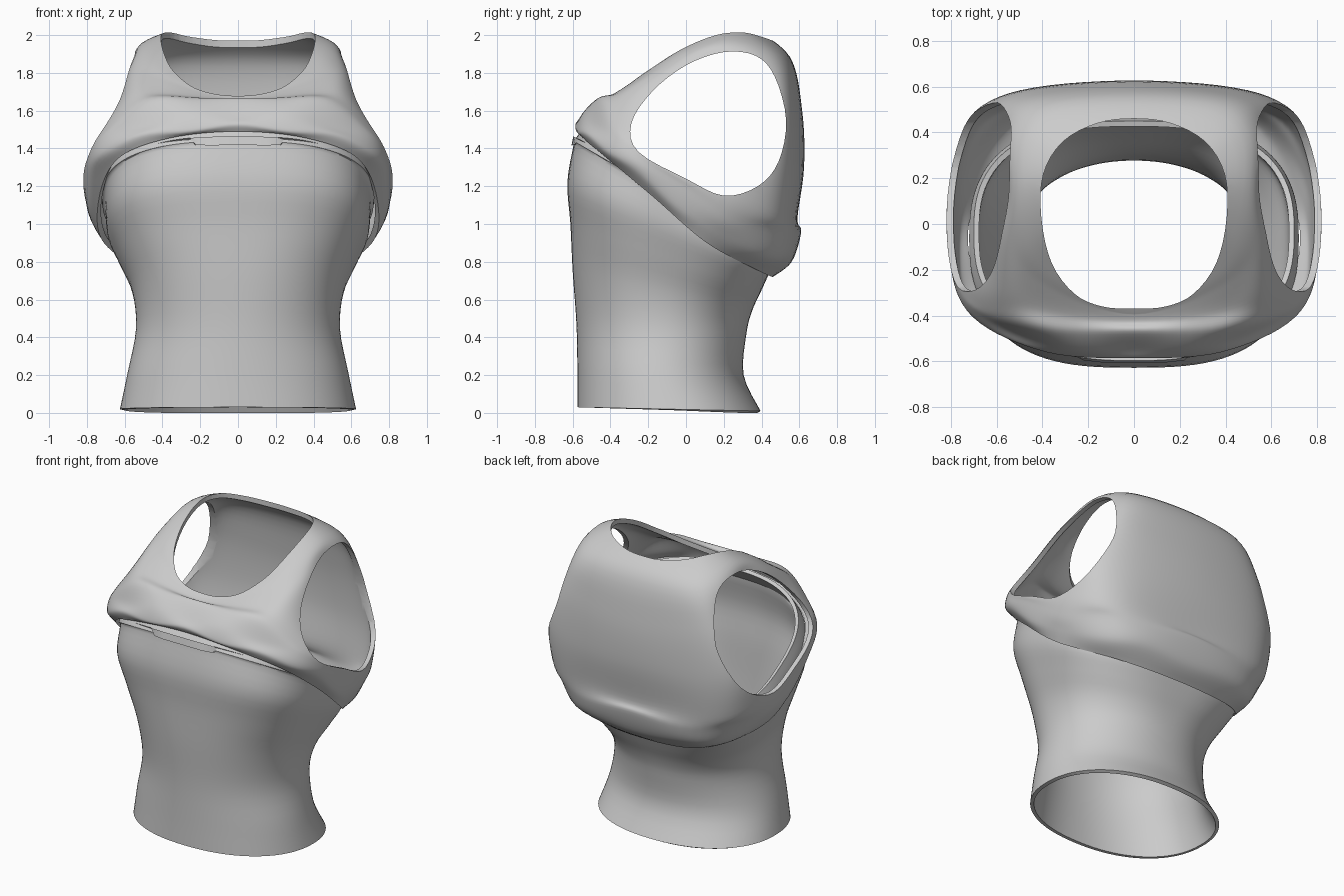
import bpy, bmesh, math
from mathutils import Vector

if "Cube" in bpy.data.objects:
    bpy.data.objects.remove(bpy.data.objects["Cube"])

GREY = (0.6, 0.6, 0.6, 1)
cloth = bpy.data.materials.new("light_grey")
cloth.use_nodes = True
cloth.diffuse_color = GREY
cloth.node_tree.nodes["Principled BSDF"].inputs["Base Color"].default_value = GREY


def spline(points, steps, closed):
    """Smooth curve through the points."""
    n = len(points)
    pick = (lambda i: points[i % n]) if closed else (lambda i: points[max(0, min(n - 1, i))])
    out = []
    for i in range(n if closed else n - 1):
        a, b, c, d = (pick(i + k) for k in (-1, 0, 1, 2))
        for s in range(steps):
            t = s / steps
            out.append(b + (c - a) * t / 2 + (a - b * 2.5 + c * 2 - d / 2) * t * t
                       + ((b - c) * 1.5 + (d - a) / 2) * t ** 3)
    if not closed:
        out.append(points[-1].copy())
    return out


def make_object(name, bm):
    mesh = bpy.data.meshes.new(name)
    bm.to_mesh(mesh)
    bm.free()
    mesh.materials.append(cloth)
    obj = bpy.data.objects.new(name, mesh)
    bpy.context.collection.objects.link(obj)
    return obj


def make_active(obj):
    bpy.ops.object.select_all(action='DESELECT')
    obj.select_set(True)
    bpy.context.view_layer.objects.active = obj


def apply_all(obj):
    make_active(obj)
    for mod in list(obj.modifiers):
        bpy.ops.object.modifier_apply(modifier=mod.name)


def loft(name, rings, thickness, steps):
    """Open tube through closed rings, listed bottom to top, thickened inwards."""
    columns = [spline(list(col), steps, False) for col in zip(*rings)]
    bm = bmesh.new()
    grid = [[bm.verts.new(p) for p in col] for col in columns]
    for a, b in zip(grid, grid[1:] + grid[:1]):
        for j in range(len(a) - 1):
            bm.faces.new((a[j], b[j], b[j + 1], a[j + 1]))
    obj = make_object(name, bm)
    solid = obj.modifiers.new("thickness", 'SOLIDIFY')
    solid.thickness = thickness
    solid.offset = -1
    apply_all(obj)
    return obj


def tilted_ring(half_width, front, back, z_front, z_back, power=2.6, count=96):
    """Rounded oval ring that slopes from front to back."""
    ring = []
    for i in range(count):
        angle = math.tau * i / count
        s, c = math.sin(angle), -math.cos(angle)
        x = math.copysign(abs(s) ** (2 / power), s)
        y = math.copysign(abs(c) ** (2 / power), c)
        f = (y + 1) / 2
        ring.append(Vector((half_width * x, front + (back - front) * f,
                            z_front + (z_back - z_front) * f)))
    return ring


def mirrored_ring(half, steps=8):
    """Closed smooth ring from points running front to back on the left side."""
    pts = [Vector(p) for p in half]
    pts += [Vector((-p.x, *p[1:])) for p in pts[-2:0:-1]]
    return spline(pts, steps, True)


def cut_opening(obj, outline, direction):
    """Cut a prism, swept from the outline along the direction, out of the object."""
    bm = bmesh.new()
    face = bm.faces.new([bm.verts.new(p) for p in outline])
    result = bmesh.ops.extrude_face_region(bm, geom=[face])
    moved = [v for v in result["geom"] if isinstance(v, bmesh.types.BMVert)]
    bmesh.ops.translate(bm, verts=moved, vec=direction)
    bmesh.ops.recalc_face_normals(bm, faces=bm.faces)
    cutter = make_object("opening_cutter", bm)
    cutter.hide_render = True
    cut = obj.modifiers.new("opening", 'BOOLEAN')
    cut.operation = 'DIFFERENCE'
    cut.solver = 'EXACT'
    cut.object = cutter
    apply_all(obj)
    bpy.data.objects.remove(cutter)


# Lower body: fitted tube with a waist, ending in a raised band under the hem
body = loft("body_tube", [tilted_ring(*r) for r in (
    (.625, -.575, .395, .03, .01, 2.2), (.585, -.575, .305, .22, .2, 2.1),
    (.54, -.58, .32, .47, .42, 2.1), (.56, -.60, .35, .75, .54, 2.3),
    (.63, -.612, .40, 1.0, .65), (.69, -.628, .44, 1.22, .74, 2.8),
    (.705, -.595, .46, 1.42, .80), (.72, -.59, .465, 1.445, .84),
    (.70, -.525, .45, 1.53, .92))], .024, 4)

# Cropped top: hem, rolled folds, chest, shoulders and collar
hem = [(0, -.57, 1.49), (.36, -.545, 1.455), (.63, -.42, 1.35), (.735, -.17, 1.14),
       (.71, .11, .90), (.44, .39, .75), (0, .46, .72)]
roll = [(0, -.585, 1.52), (.38, -.56, 1.49), (.70, -.41, 1.39), (.785, -.17, 1.2),
        (.745, .16, .95), (.49, .49, .82), (0, .56, .81)]
fold = [(0, -.55, 1.58), (.38, -.525, 1.56), (.71, -.37, 1.45), (.805, -.15, 1.28),
        (.775, .22, 1.04), (.54, .52, .94), (0, .61, .95)]
ridge = [(0, -.47, 1.655), (.38, -.46, 1.665), (.67, -.35, 1.54), (.80, -.12, 1.35),
         (.78, .31, 1.14), (.55, .545, 1.05), (0, .59, 1.04)]
chest = [(0, -.43, 1.652), (.39, -.38, 1.69), (.59, -.28, 1.68), (.70, -.02, 1.54),
         (.75, .38, 1.38), (.55, .57, 1.32), (0, .625, 1.3)]
shoulder = [(0, -.40, 1.66), (.39, -.28, 1.755), (.545, -.1, 1.83), (.57, .14, 1.84),
            (.61, .42, 1.69), (.48, .565, 1.64), (0, .615, 1.6)]
strap = [(0, -.375, 1.675), (.35, -.22, 1.80), (.46, -.03, 1.91), (.505, .18, 1.96),
         (.50, .39, 1.92), (.36, .515, 1.89), (0, .55, 1.885)]
collar = [(0, -.24, 1.76), (.2, -.16, 1.83), (.3, -.02, 1.94), (.31, .15, 2.03),
          (.28, .26, 2.05), (.16, .33, 2.04), (0, .35, 2.04)]
rings = [mirrored_ring(r) for r in (hem, roll, fold, ridge, chest, shoulder, strap, collar)]
for k, ring in enumerate(rings[1:4]):
    for i, p in enumerate(ring):
        p.z += .009 * math.sin(math.tau * i / len(ring) * 9 + math.pi / 2 + k * math.pi)
top = loft("cropped_top", rings, .03, 6)

# Neck opening, cut straight down
neck_outline = [(0, -.37, 1.5), (.14, -.36, 1.5), (.26, -.305, 1.5), (.36, -.17, 1.5),
                (.405, .03, 1.5), (.395, .22, 1.5), (.31, .36, 1.5), (.16, .44, 1.5),
                (0, .46, 1.5)]
cut_opening(top, mirrored_ring(neck_outline, 4), (0, 0, 1))

# Arm openings, cut outwards on both sides
arm_outline = [(.2, 1.15), (.38, 1.2), (.49, 1.33), (.53, 1.55), (.47, 1.78), (.37, 1.89),
               (.2, 1.91), (0, 1.84), (-.18, 1.70), (-.29, 1.53), (-.25, 1.38), (0, 1.24)]
for side in (1, -1):
    curve = spline([Vector((side * .48, y, z)) for y, z in arm_outline], 4, True)
    cut_opening(top, curve, (side, 0, 0))

# Smooth cloth with crisp rims
for obj in (body, top):
    make_active(obj)
    bpy.ops.object.shade_smooth_by_angle(angle=math.radians(40))
